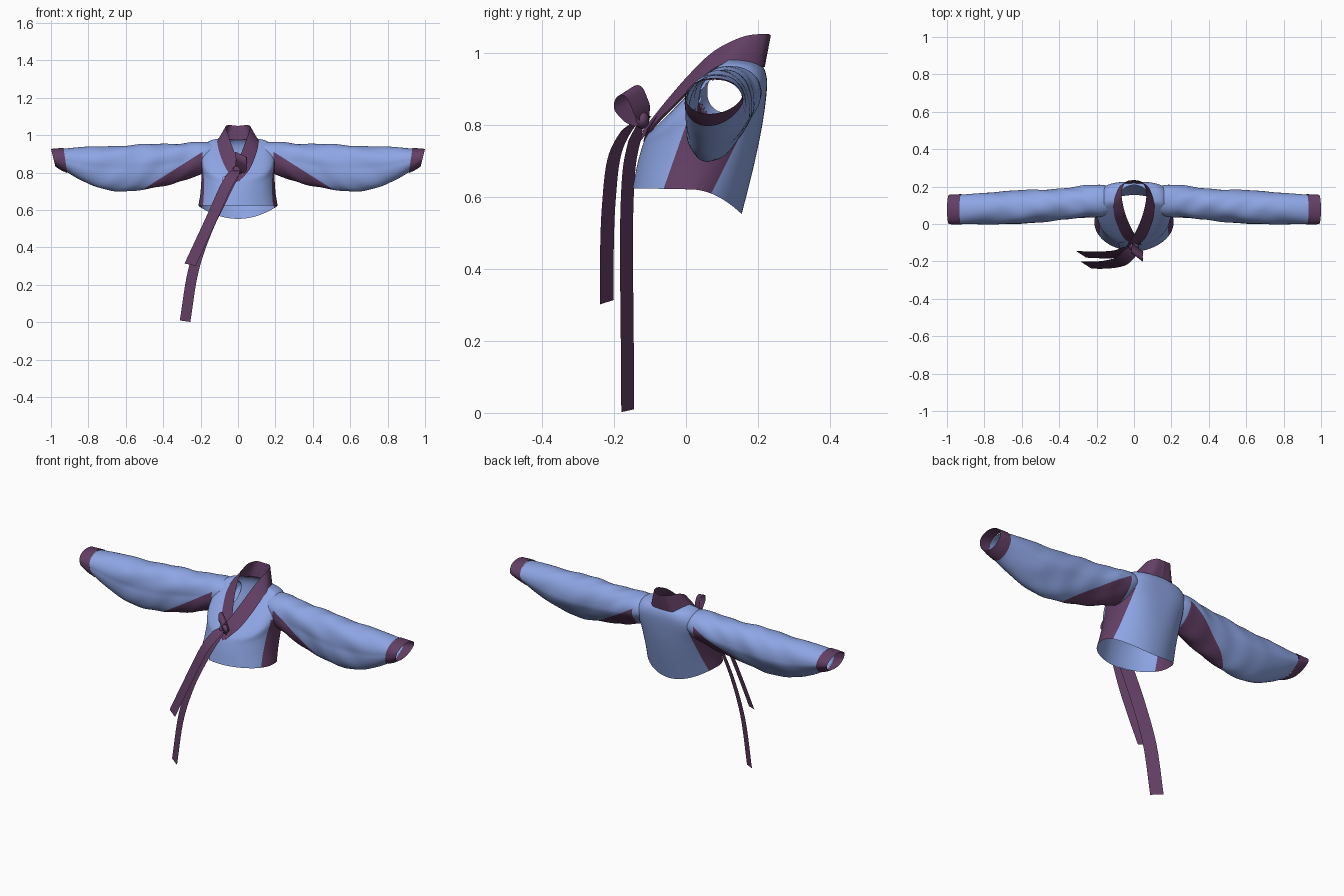
import bpy, bmesh
from math import sin, cos, pi, tau, copysign
from mathutils import Vector as V

if "Cube" in bpy.data.objects:
    bpy.data.objects.remove(bpy.data.objects["Cube"])


def mat(name, rgb):
    m = bpy.data.materials.new(name)
    m.diffuse_color = (*rgb, 1)
    m.use_nodes = True
    m.node_tree.nodes["Principled BSDF"].inputs["Base Color"].default_value = m.diffuse_color
    return m


BLUE = mat("blue_cloth", (0.27, 0.38, 0.78))
PLUM = mat("plum_cloth", (0.125, 0.05, 0.13))


def spline(pts, n):
    """Catmull-Rom samples through points of any dimension."""
    p = [V(q) for q in pts]
    p = [2 * p[0] - p[1]] + p + [2 * p[-1] - p[-2]]
    out = []
    for i in range(1, len(p) - 2):
        a, b, c, d = p[i - 1:i + 3]
        for k in range(n):
            t = k / n
            out.append(0.5 * (2 * b + (c - a) * t + (2 * a - 5 * b + 4 * c - d) * t * t
                              + (3 * b - a - 3 * c + d) * t ** 3))
    return out + [p[-2]]


def sheet(name, rows, closed=False, mats=(PLUM,), cuts=(), pick=None, drop=None):
    """Skin rows of points; cut along planes, then colour or drop faces by centre."""
    bm = bmesh.new()
    g = [[bm.verts.new(p) for p in r] for r in rows]
    n = len(rows[0])
    for a, b in zip(g, g[1:]):
        for j in range(n if closed else n - 1):
            k = (j + 1) % n
            bm.faces.new((a[j], a[k], b[k], b[j]))
    for co, no in cuts:
        bmesh.ops.bisect_plane(bm, geom=bm.verts[:] + bm.edges[:] + bm.faces[:],
                               plane_co=co, plane_no=no)
    if drop:
        bad = [f for f in bm.faces if drop(f.calc_center_median())]
        bmesh.ops.delete(bm, geom=bad, context='FACES')
    for f in bm.faces:
        f.smooth = True
        if pick:
            f.material_index = pick(f.calc_center_median())
    bmesh.ops.recalc_face_normals(bm, faces=bm.faces[:])
    me = bpy.data.meshes.new(name)
    bm.to_mesh(me)
    bm.free()
    for m in mats:
        me.materials.append(m)
    ob = bpy.data.objects.new(name, me)
    bpy.context.collection.objects.link(ob)
    return ob


# Jacket body: rings of (half width, y front, y side, y back, z front, z side, z back,
# squareness of back, squareness of front)
rings = spline([(.212, -.143, .01, .155, .625, .622, .553, 2, 2),
                (.20, -.13, .03, .187, .69, .70, .68, 2.2, 2.1),
                (.195, -.118, .055, .212, .735, .80, .80, 2.6, 2.3),
                (.198, -.110, .09, .225, .757, .90, .90, 3.2, 2.8),
                (.160, -.106, .11, .222, .765, .965, .945, 3, 2.6),
                (.09, -.098, .12, .208, .778, .985, .975, 2, 2)], 7)
N = 120
A0, A1 = -0.4, tau + 0.25            # the two front panels overlap
rows = []
for rx, yf, ym, yb, zf, zs, zb, sq, fq in rings:
    row = []
    for i in range(N + 1):
        a = A0 + (A1 - A0) * i / N
        s, c = sin(a), cos(a)
        if c > 0:
            x = rx * copysign(abs(s) ** (2 / fq), s)
            # ease the squareness out near the centre so the opening stays smooth
            x = x * (1 - c ** 4) + rx * s * c ** 4
            y, z = ym + (yf - ym) * c, zs + (zf - zs) * c ** 1.15
        else:
            x = rx * copysign(abs(s) ** (2 / sq), s)
            y, z = ym + (yb - ym) * (-c) ** (2 / sq), zs + (zb - zs) * c * c
        y -= 0.009 * max(0, 1 - (a - A0) / 1.0)
        row.append((x, y, z))
    rows.append(row)
front_co, front_no = V((0, -.06, .63)), V((0, 1, -.35))
back_co, back_no = V((0, .08, .63)), V((0, 1, -.5))
sheet("jacket_body", rows, mats=(BLUE, PLUM),
      cuts=[(front_co, front_no), (back_co, back_no), (V((0, 0, .86)), V((0, 0, 1)))],
      pick=lambda p: int((p - front_co).dot(front_no) > 0 > (p - back_co).dot(back_no)
                         and p.z < .86 and abs(p.x) > .1),
      drop=lambda p: abs(p.x) > .14 and ((p.y - .11) / .07) ** 2 + ((p.z - .875) / .06) ** 2 < 1)


# Sleeves: sections of (x, z bottom, z top, y front, y back)
def tube(sections, n, fold):
    out = []
    for x, zb, zt, y0, y1 in spline(sections, n):
        row = []
        deep = (zt - zb) / .24
        for i in range(56):
            t = tau * i / 56
            u, w = sin(t), cos(t)
            ease = fold * max(0, min(1, (.92 - x) * 5)) * max(0, min(1, (x - .17) * 10))
            r = 1 + ease * (sin(19 * x + 5 * u + 2 * w)
                            + 1.3 * sin(45 * x - 5 * w + 3 * u) * max(0, 1 - x))
            y = (y0 + y1) / 2 + (y1 - y0) / 2 * w * (1 + .18 * u * deep) * r
            y += .03 * deep * (u if u < 0 else 0)
            z = (zb + zt) / 2 + (zt - zb) / 2 * u * r
            row.append((x + .012 * u * max(0, x - .5) * 2, y, z))
        out.append(row)
    return out


def mirror(ob):
    ob.modifiers.new("mirror", 'MIRROR').use_clip = False


gus_co, gus_no = V((.2, 0, .905)), V((.19, 0, .3))
mirror(sheet("sleeve", tube([(.115, .835, .958, .06, .195), (.175, .80, .965, .04, .209),
                             (.25, .772, .962, .036, .205),
                             (.35, .742, .955, .027, .193), (.5, .708, .95, .012, .182),
                             (.62, .70, .945, .003, .178), (.75, .72, .94, 0, .17),
                             (.85, .76, .935, 0, .162), (.925, .803, .928, 0, .156)], 10, .022),
             True, (BLUE, PLUM), [(gus_co, gus_no), (V((.19, 0, 0)), V((1, 0, 0)))],
             lambda p: int((p - gus_co).dot(gus_no) < 0 and p.x > .19)))
mirror(sheet("cuff", tube([(.923, .798, .932, -.003, .159), (.955, .812, .93, -.003, .158),
                           (.988, .832, .927, 0, .156)], 4, 0), True))

# Collar: inner (upper) and outer (lower) edges, one half over the other
inner = [(0, .236, 1.05), (.045, .222, 1.054), (.066, .16, 1.047), (.055, .08, 1.008),
         (.033, .012, .945), (.003, -.052, .872), (-.04, -.118, .79)]
outer = [(0, .219, .962), (.07, .205, .963), (.106, .125, .978), (.107, .05, .938),
         (.088, -.015, .875), (.055, -.083, .808), (-.005, -.130, .752)]
for name, side, tuck in (("collar_over", 1, 0), ("collar_under", -1, .010)):
    band = []
    for i, (p, q) in enumerate(zip(spline(inner, 8), spline(outer, 8))):
        row = []
        for k in range(5):
            s = p.lerp(q, k / 4)
            row.append((side * s.x, s.y + tuck * min(1, i / 48), s.z))
        band.append(row)
    sheet(name, band)


# Ribbon tie: two tails, a bow loop and the knot
def ribbon(name, path, half):
    h = V(half)
    pts = spline(path, 8)
    sheet(name, [[p + h * k * min(1, .45 + i / 12) for k in (-1, 0, 1)]
                 for i, p in enumerate(pts)])


ribbon("short_tail", [(0, -.125, .82), (-.03, -.165, .785), (-.072, -.2, .71), (-.13, -.215, .58),
                      (-.19, -.22, .45), (-.256, -.22, .308)], (.03, -.019, -.006))
ribbon("long_tail", [(0, -.125, .81), (-.04, -.145, .75), (-.085, -.16, .66), (-.17, -.166, .48),
                     (-.24, -.164, .27), (-.283, -.162, .006)], (.028, -.018, -.004))
ribbon("bow_loop", [(0, -.112, .81), (.018, -.125, .85), (.018, -.145, .893), (.014, -.170, .893),
                    (.018, -.178, .86), (.015, -.15, .825), (0, -.118, .81)], (.03, -.022, -.014))
bpy.ops.mesh.primitive_uv_sphere_add(segments=20, ring_count=12, radius=1, location=(0, -.122, .815))
knot = bpy.context.object
knot.name = "knot"
knot.scale = (.028, .02, .024)
knot.data.materials.append(PLUM)
bpy.ops.object.shade_smooth()
